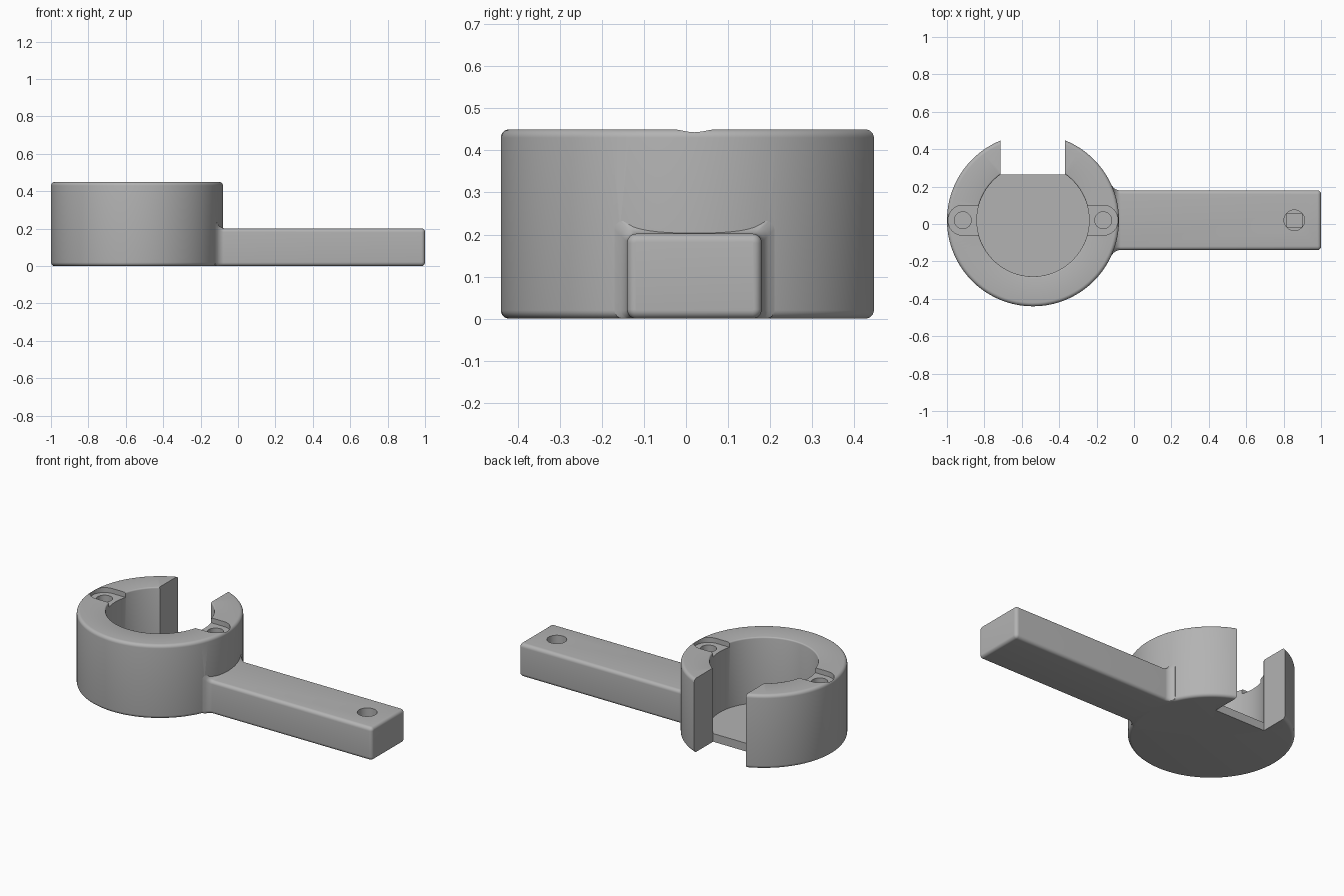
import bpy, bmesh, math
from mathutils import Matrix, Vector

if "Cube" in bpy.data.objects:
    bpy.data.objects.remove(bpy.data.objects["Cube"], do_unlink=True)

CX, CY = -0.54, 0.02            # cup axis
R, R_IN, H = 0.46, 0.30, 0.45   # cup radii and height
FLOOR, ROUND, FILLET = 0.05, 0.02, 0.03
HALF_W, ARM_H = 0.16, 0.202     # arm section

grey = bpy.data.materials.new("plain grey")
grey.use_nodes = True
grey.diffuse_color = (0.45, 0.45, 0.45, 1)
grey.node_tree.nodes["Principled BSDF"].inputs["Base Color"].default_value = (0.45, 0.45, 0.45, 1)


def make(name, bm):
    bmesh.ops.remove_doubles(bm, verts=bm.verts, dist=1e-5)
    bmesh.ops.recalc_face_normals(bm, faces=bm.faces)
    mesh = bpy.data.meshes.new(name)
    bm.to_mesh(mesh)
    bm.free()
    mesh.materials.append(grey)
    ob = bpy.data.objects.new(name, mesh)
    bpy.context.collection.objects.link(ob)
    return ob


def lathe(name, profile, steps=128):
    bm = bmesh.new()
    vs = [bm.verts.new((CX + r, CY, z)) for r, z in profile]
    edges = [bm.edges.new(p) for p in zip(vs, vs[1:])]
    bmesh.ops.spin(bm, geom=vs + edges, cent=(CX, CY, 0), axis=(0, 0, 1),
                   angle=math.tau, steps=steps)
    return make(name, bm)


def cylinder(name, x, r, z0, z1):
    bm = bmesh.new()
    bmesh.ops.create_cone(bm, cap_ends=True, segments=48, radius1=r, radius2=r, depth=z1 - z0,
                          matrix=Matrix.Translation((x, CY, (z0 + z1) / 2)))
    return make(name, bm)


def box(name, lo, hi):
    lo, hi = Vector(lo), Vector(hi)
    bm = bmesh.new()
    bmesh.ops.create_cube(bm, size=1, matrix=Matrix.Translation((lo + hi) / 2)
                          @ Matrix.Diagonal((hi - lo).to_4d()))
    return make(name, bm)


def combine(target, other, op):
    mod = target.modifiers.new(op, 'BOOLEAN')
    mod.operation, mod.object, mod.solver = op, other, 'EXACT'
    bpy.context.view_layer.objects.active = target
    bpy.ops.object.modifier_apply(modifier=mod.name)
    bpy.data.objects.remove(other, do_unlink=True)


def arc(cx, cz, r, a0, a1, n=6):
    angles = [math.radians(a0 + (a1 - a0) * i / n) for i in range(n + 1)]
    return [(cx + r * math.cos(a), cz + r * math.sin(a)) for a in angles]


# Cup: closed profile with rounded outer edges
holder = lathe("ring_holder_with_arm",
               [(0, 0)] + arc(R - ROUND, ROUND, ROUND, -90, 0)
               + arc(R - ROUND, H - ROUND, ROUND, 0, 90)
               + arc(R_IN + 0.008, H - 0.008, 0.008, 90, 180, 3)
               + [(R_IN, FLOOR), (0, FLOOR)])


# Arm: rounded sections, flaring into the cup wall and rounded at the tip
def section(grow, corner, lift=0):
    w, top = HALF_W + grow, ARM_H + grow
    pts = []
    for sy, sz, a in ((1, 1, 0), (-1, 1, 90), (-1, 0, 180), (1, 0, 270)):
        cz = top - corner if sz else lift + corner
        pts += arc(sy * (w - corner), cz, corner, a, a + 90)
    return pts


bm = bmesh.new()
rings = []
for d in [-0.07] + [FILLET * i / 8 for i in range(9)]:
    k = FILLET - max(d, 0)
    grow = FILLET - math.sqrt(FILLET ** 2 - k ** 2)
    rings.append([bm.verts.new((CX + math.sqrt((R + d) ** 2 - y * y), CY + y, z))
                  for y, z in section(grow, ROUND)])
for i in range(7):
    a = math.radians(15 * i)
    inset = ROUND * (1 - math.cos(a))
    x = 1 - ROUND + ROUND * math.sin(a)
    rings.append([bm.verts.new((x, CY + y, z))
                  for y, z in section(-inset, ROUND - inset + 0.002, inset)])
for ra, rb in zip(rings, rings[1:]):
    for i in range(len(ra)):
        j = (i + 1) % len(ra)
        bm.faces.new((ra[i], ra[j], rb[j], rb[i]))
caps = [bm.faces.new(rings[0]), bm.faces.new(rings[-1])]
bmesh.ops.triangulate(bm, faces=caps)
combine(holder, make("arm", bm), 'UNION')

# Opening at the back, through wall and floor
combine(holder, box("opening", (-0.715, 0.265, -0.1), (-0.368, 0.6, 0.6)), 'DIFFERENCE')

# Round-ended pockets in the rim, each with a screw hole
for side in (-1, 1):
    px = CX + side * 0.375
    ends = sorted((px, CX + side * 0.25))
    combine(holder, cylinder("pocket_end", px, 0.08, H - 0.03, H + 0.1), 'DIFFERENCE')
    combine(holder, box("pocket", (ends[0], CY - 0.08, H - 0.03), (ends[1], CY + 0.08, H + 0.1)),
            'DIFFERENCE')
    combine(holder, cylinder("screw_hole", px, 0.045, H - 0.22, H + 0.1), 'DIFFERENCE')

# Blind hole near the arm tip, with a narrow groove in its bottom
combine(holder, cylinder("tip_hole", 0.857, 0.055, 0.08, 0.3), 'DIFFERENCE')
combine(holder, box("groove", (0.817, CY - 0.036, 0.06), (0.897, CY + 0.036, 0.1)), 'DIFFERENCE')

# Smooth shading with crisp edges
bpy.ops.object.select_all(action='DESELECT')
holder.select_set(True)
bpy.context.view_layer.objects.active = holder
bpy.ops.object.shade_smooth_by_angle(angle=math.radians(32))
